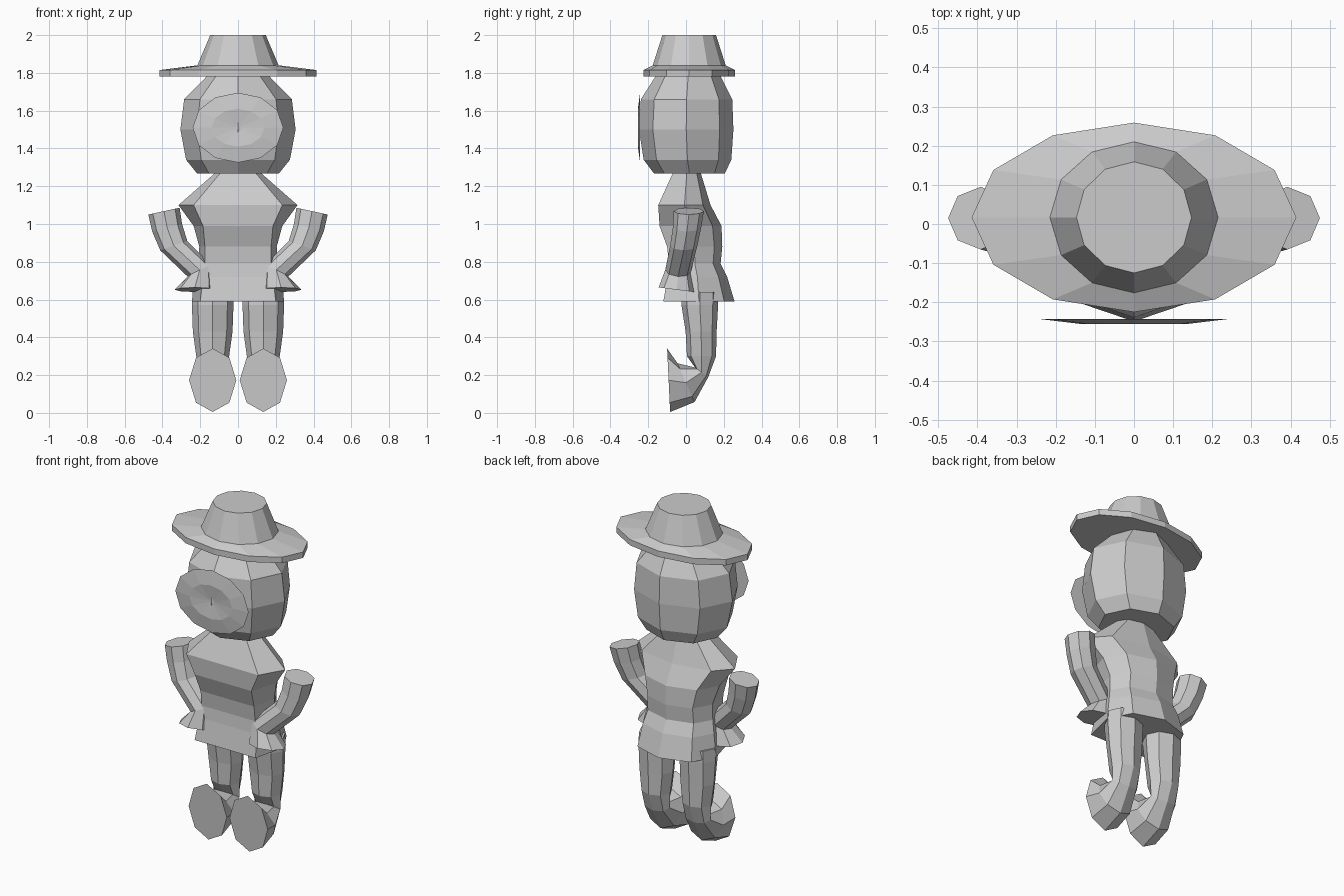
import bpy, bmesh, math
from mathutils import Vector

if "Cube" in bpy.data.objects:
    bpy.data.objects.remove(bpy.data.objects["Cube"])

grey = bpy.data.materials.new("plain grey")
grey.diffuse_color = (0.6, 0.6, 0.6, 1)
grey.use_nodes = True
grey.node_tree.nodes["Principled BSDF"].inputs["Base Color"].default_value = grey.diffuse_color


def ring(c, u, v, n):
    """Closed loop of n points around c, spanned by the half axes u and v."""
    c, u, v = Vector(c), Vector(u), Vector(v)
    return [c + u * math.cos(2 * math.pi * i / n) + v * math.sin(2 * math.pi * i / n)
            for i in range(n)]


def loft(name, rings, tip=None):
    """Skin the loops in order; close both ends, or the last one to a tip."""
    bm = bmesh.new()
    loops = [[bm.verts.new(p) for p in r] for r in rings]
    n = len(loops[0])
    for a, b in zip(loops, loops[1:]):
        for i in range(n):
            j = (i + 1) % n
            bm.faces.new((a[i], a[j], b[j], b[i]))
    bm.faces.new(loops[0][::-1])
    if tip:
        t = bm.verts.new(tip)
        for i in range(n):
            bm.faces.new((loops[-1][i], loops[-1][(i + 1) % n], t))
    else:
        bm.faces.new(loops[-1])
    bmesh.ops.recalc_face_normals(bm, faces=bm.faces)
    me = bpy.data.meshes.new(name)
    bm.to_mesh(me)
    bm.free()
    me.materials.append(grey)
    ob = bpy.data.objects.new(name, me)
    bpy.context.collection.objects.link(ob)
    return ob


# Hat: flat elliptical brim rising to a tapered crown (z, half width, half depth)
hat = [(1.78, .415, .242), (1.815, .415, .242), (1.84, .215, .193), (2.0, .147, .142)]
loft("hat", [ring((0, .017, z), (a, 0, 0), (0, b, 0), 12) for z, a, b in hat])

# Head: eight-sided barrel (z, centre y, half width, half depth)
head = [(1.268, .018, .217, .188), (1.34, .008, .275, .232), (1.5, .001, .305, .25),
        (1.66, .003, .285, .242), (1.79, .012, .158, .168)]
loft("head", [ring((0, y, z), (a, 0, 0), (0, b, 0), 8) for z, y, a, b in head])

# Face disc: thin plate with a raised rim and a shallow dimple
loft("face_disc", [ring((0, y, 1.51), (a, 0, 0), (0, 0, c), 12)
                   for y, a, c in [(-.243, .24, .185), (-.255, .14, .1)]],
     tip=(0, -.243, 1.51))


def torso_section(z, s, k, f, b):
    """Flat front, side corners and a rounded back with a centre ridge."""
    m = (f + b) / 2
    d = m + .71 * (b - m)
    return [(s, m, z), (.72 * s, d, z), (0, b, z), (-.72 * s, d, z),
            (-s, m, z), (-k, f, z), (k, f, z)]


# Torso: leaning sections (z, side x, corner x, front y, back y)
torso = [(.59, .245, .2, -.12, .257), (.72, .225, .185, -.097, .218),
         (.79, .208, .175, -.09, .183), (.88, .205, .175, -.1, .192),
         (.99, .235, .185, -.14, .188), (1.1, .315, .235, -.147, .13),
         (1.28, .11, .085, -.065, .075)]
loft("torso", [torso_section(*t) for t in torso])

# Arms: bent tubes ending in a flared hand (centre, half axis x and z, half axis y and z)
arm = [((.392, .015, 1.068), (.083, -.018), (.08, 0)),
       ((.375, .005, .98), (.079, -.02), (.075, 0)),
       ((.34, -.012, .885), (.072, -.024), (.072, 0)),
       ((.203, -.042, .752), (.064, -.03), (.068, -.005)),
       ((.228, -.05, .652), (.107, 0), (.095, -.012))]
# Legs: tubes curving forward into an upright sole
# (y, z, half width, half axis y, half axis z)
leg = [(.075, .64, .106, .095, 0), (.073, .57, .11, .097, 0), (.08, .43, .105, .082, 0),
       (.082, .3, .087, .077, 0), (.083, .215, .085, .035, -.025),
       (-.0, .16, .11, .045, -.103), (-.092, .173, .125, .008, -.168)]
for side, s in (("right", 1), ("left", -1)):
    loft(side + "_arm", [ring((s * c[0], c[1], c[2]), (s * u[0], 0, u[1]), (0, *v), 8)
                         for c, u, v in arm])
    loft(side + "_leg", [ring((s * .134, y, z), (a, 0, 0), (0, b, c), 8)
                         for y, z, a, b, c in leg])
